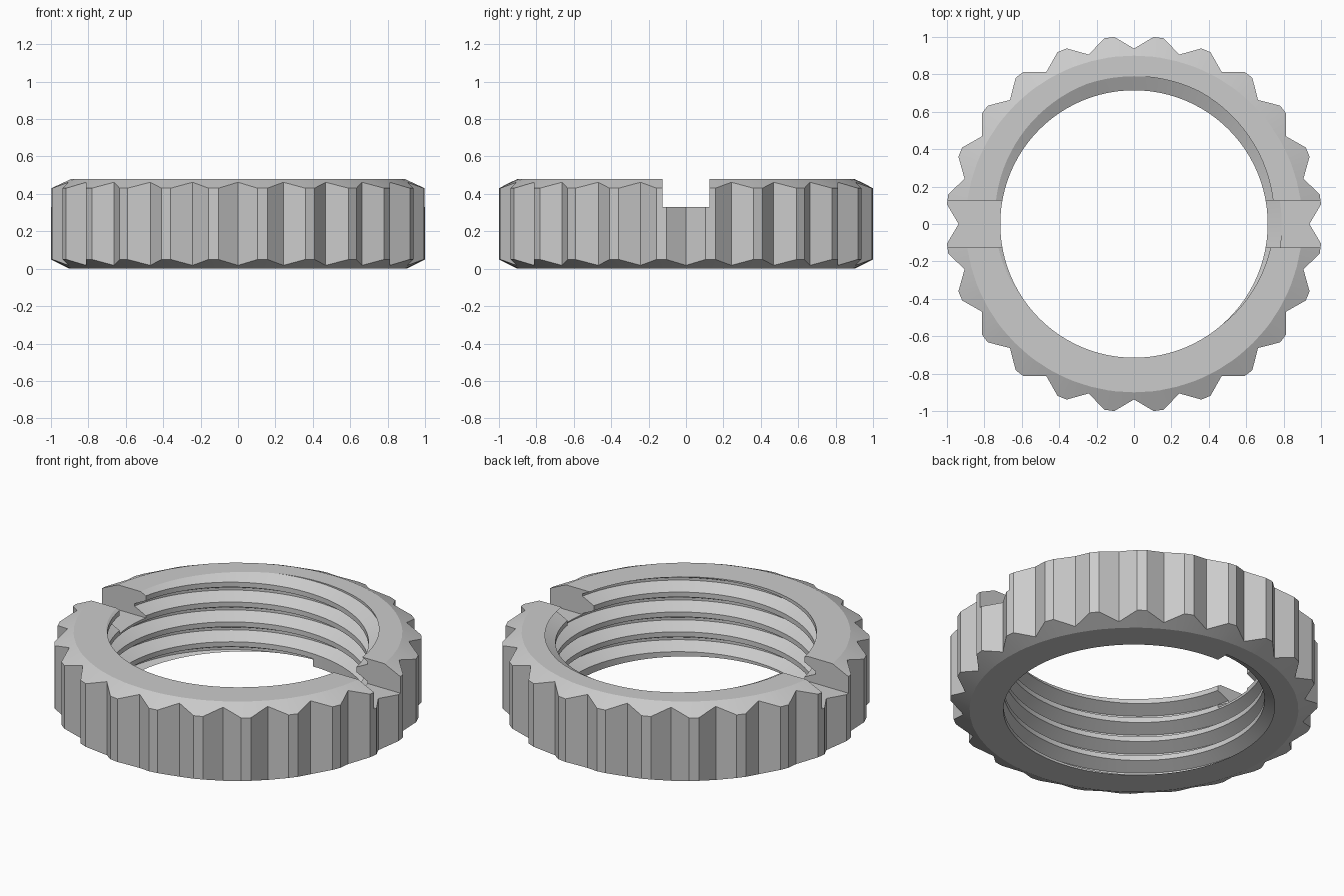
import bpy, bmesh
from math import sin, cos, pi, radians

if "Cube" in bpy.data.objects:
    bpy.data.objects.remove(bpy.data.objects["Cube"])

H = 0.48                      # ring height
R_TIP, R_VALLEY, R_FLAT = 1.0055, 0.938, 0.90
R_MINOR, R_MAJOR, PITCH = 0.715, 0.79, 0.12
TEETH, SEG = 24, 96


def make_object(name, bm):
    bmesh.ops.recalc_face_normals(bm, faces=bm.faces[:])
    me = bpy.data.meshes.new(name)
    bm.to_mesh(me)
    bm.free()
    ob = bpy.data.objects.new(name, me)
    bpy.context.collection.objects.link(ob)
    return ob


# Knurled body: toothed outline between two chamfer cones
def build_body():
    bm = bmesh.new()
    outline = []
    for k in range(TEETH):
        for deg, r in ((0, R_VALLEY), (6, R_TIP), (9, R_TIP)):
            outline.append((radians(k * 360 / TEETH + deg), r))
    rings = []
    for top, outer in ((0, 0), (0, 1), (1, 1), (1, 0)):
        ring = []
        for a, r in outline:
            rr = r if outer else R_FLAT
            drop = (rr - R_FLAT) * 0.47
            ring.append(bm.verts.new((rr * cos(a), rr * sin(a), H - drop if top else drop)))
        rings.append(ring)
    n = len(outline)
    for lo, hi in zip(rings, rings[1:]):
        for i in range(n):
            j = (i + 1) % n
            bm.faces.new((lo[i], lo[j], hi[j], hi[i]))
    bm.faces.new(rings[0][::-1])
    bm.faces.new(rings[-1])
    return make_object("knurled_ring_nut", bm)


# Threaded rod that cuts the bore; the groove begins at the bottom face
def build_thread_cutter():
    bm = bmesh.new()
    profile = ((-0.5, 0), (-0.375, 0), (-0.0625, 1), (0.0625, 1), (0.375, 0), (0.5, 0))
    first, last = -2 * SEG, 6 * SEG
    steps = [(s, 0) for s in range(first, 1)] + [(s, 1) for s in range(0, last + 1)]
    prev = None
    for s, cut in steps:
        a = pi / 2 + 2 * pi * s / SEG
        col = []
        for f, d in profile:
            r = R_MINOR + (R_MAJOR - R_MINOR) * d * cut
            z = PITCH * (s / SEG + f) + 0.0013
            col.append(bm.verts.new((r * cos(a), r * sin(a), z)))
        if prev:
            for i in range(len(profile) - 1):
                bm.faces.new((prev[i], col[i], col[i + 1], prev[i + 1]))
        prev = col
    bmesh.ops.remove_doubles(bm, verts=bm.verts[:], dist=1e-4)
    # Close both ends with fans to the axis
    ends = [e for e in bm.edges if len(e.link_faces) == 1]
    low, high = bm.verts.new((0, 0, -0.6)), bm.verts.new((0, 0, 1.2))
    for e in ends:
        mid = (e.verts[0].co.z + e.verts[1].co.z) / 2
        bm.faces.new((e.verts[0], e.verts[1], low if mid < 0.2 else high))
    bmesh.ops.triangulate(bm, faces=bm.faces[:])
    return make_object("thread_cutter", bm)


# Box that cuts the slot across the top
def build_slot_cutter():
    bm = bmesh.new()
    bmesh.ops.create_cube(bm, size=1)
    for v in bm.verts:
        v.co.x *= 2.6
        v.co.y *= 0.25
        v.co.z = 0.33 if v.co.z < 0 else 1.0
    return make_object("slot_cutter", bm)


nut = build_body()
bpy.context.view_layer.objects.active = nut
nut.select_set(True)
for cutter in (build_thread_cutter(), build_slot_cutter()):
    cutter.hide_render = True
    mod = nut.modifiers.new(cutter.name, 'BOOLEAN')
    mod.operation = 'DIFFERENCE'
    mod.solver = 'EXACT'
    mod.object = cutter
    bpy.ops.object.modifier_apply(modifier=mod.name)
    bpy.data.objects.remove(cutter)

bpy.ops.object.shade_smooth_by_angle(angle=radians(18))
